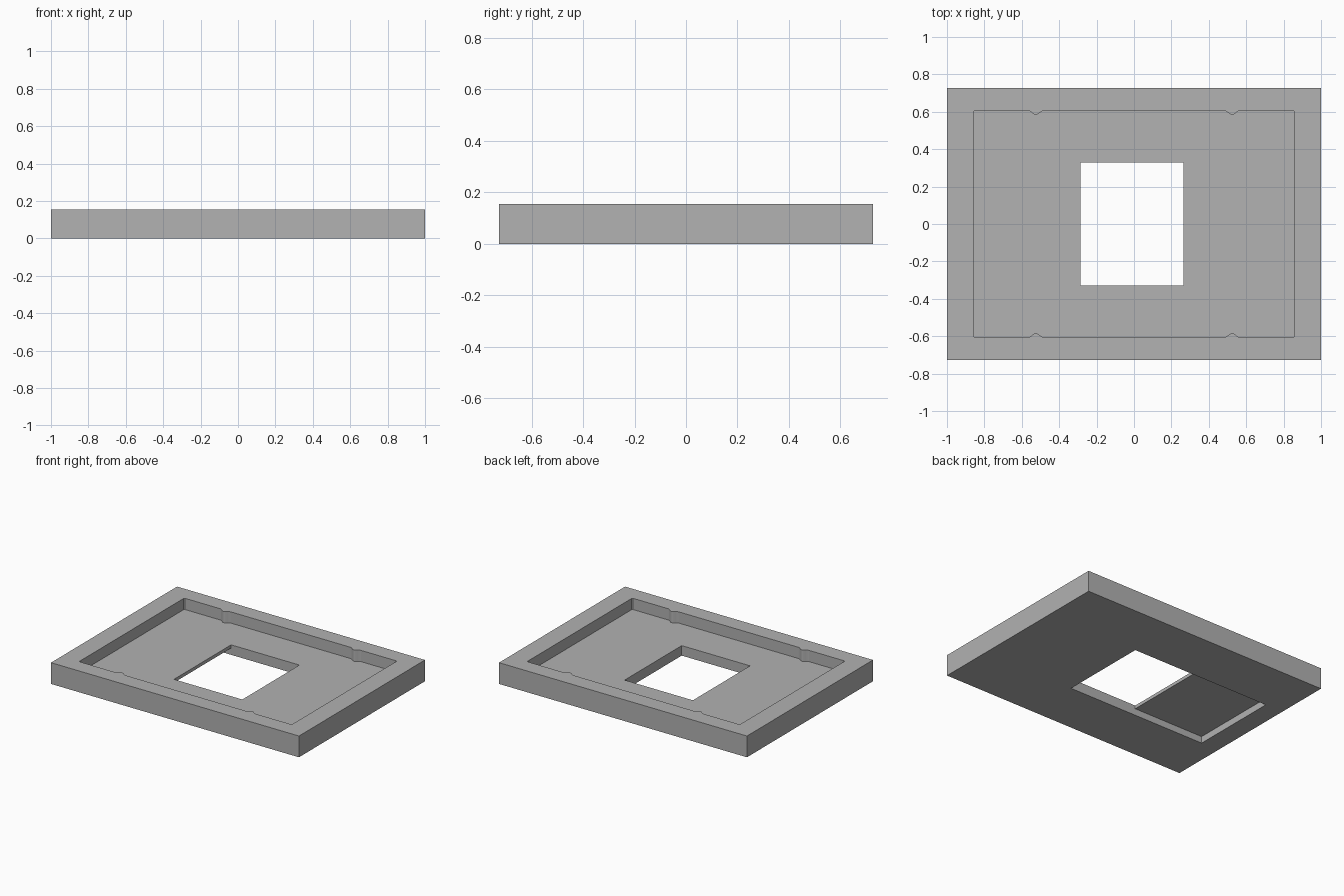
import bpy
import bmesh
from math import cos, pi

if "Cube" in bpy.data.objects:
    bpy.data.objects.remove(bpy.data.objects["Cube"])

HEIGHT, FLOOR, RECESS = 0.155, 0.073, 0.049
PX, PY = 0.858, 0.606            # pocket half sizes
HOLE_L, HOLE_R, HOLE_Y = -0.286, 0.265, 0.329

grey = bpy.data.materials.new("plain grey")
grey.use_nodes = True
colour = (0.445, 0.445, 0.445, 1)
grey.diffuse_color = colour
grey.node_tree.nodes["Principled BSDF"].inputs["Base Color"].default_value = colour


def prism(name, outline, z0, z1):
    """Extrude a counter-clockwise outline from z0 to z1."""
    bm = bmesh.new()
    base = bm.faces.new([bm.verts.new((x, y, z0)) for x, y in outline])
    top = bmesh.ops.extrude_face_region(bm, geom=[base])["geom"]
    verts = [v for v in top if isinstance(v, bmesh.types.BMVert)]
    bmesh.ops.translate(bm, verts=verts, vec=(0, 0, z1 - z0))
    bmesh.ops.recalc_face_normals(bm, faces=bm.faces)
    mesh = bpy.data.meshes.new(name)
    bm.to_mesh(mesh)
    bm.free()
    mesh.materials.append(grey)
    obj = bpy.data.objects.new(name, mesh)
    bpy.context.collection.objects.link(obj)
    return obj


def rect(x0, x1, y0, y1):
    return [(x0, y0), (x1, y0), (x1, y1), (x0, y1)]


def pocket_outline():
    """Rectangle with eased corners and two rounded ribs on each long wall."""
    width, depth, steps, ease = 0.042, 0.022, 10, 0.006
    half = [(-PX, -PY + ease), (-PX + ease, -PY)]
    for centre in (-0.525, 0.525):
        for i in range(steps + 1):
            t = 2 * i / steps - 1
            half.append((centre + width * t, -PY + depth * (1 + cos(pi * t)) / 2))
    half += [(PX - ease, -PY), (PX, -PY + ease)]
    return half + [(-x, -y) for x, y in half]


def cut(target, cutter):
    cutter.hide_render = True
    mod = target.modifiers.new("cut", "BOOLEAN")
    mod.operation = "DIFFERENCE"
    mod.solver = "EXACT"
    mod.object = cutter
    bpy.context.view_layer.objects.active = target
    bpy.ops.object.modifier_apply(modifier=mod.name)
    bpy.data.objects.remove(cutter)


# Solid slab
tray = prism("tray", rect(-1, 1, -0.726, 0.726), 0, HEIGHT)

# Upper pocket with locating ribs
cut(tray, prism("pocket_cutter", pocket_outline(), FLOOR, HEIGHT + 0.1))

# Window through the floor
cut(tray, prism("window_cutter", rect(HOLE_L, HOLE_R, -HOLE_Y, HOLE_Y), -0.1, HEIGHT + 0.2))

# Shallow recess underneath, running from the window toward one end
cut(tray, prism("recess_cutter", rect(-PX, HOLE_R - 0.1, -HOLE_Y, HOLE_Y), -0.1, RECESS))
